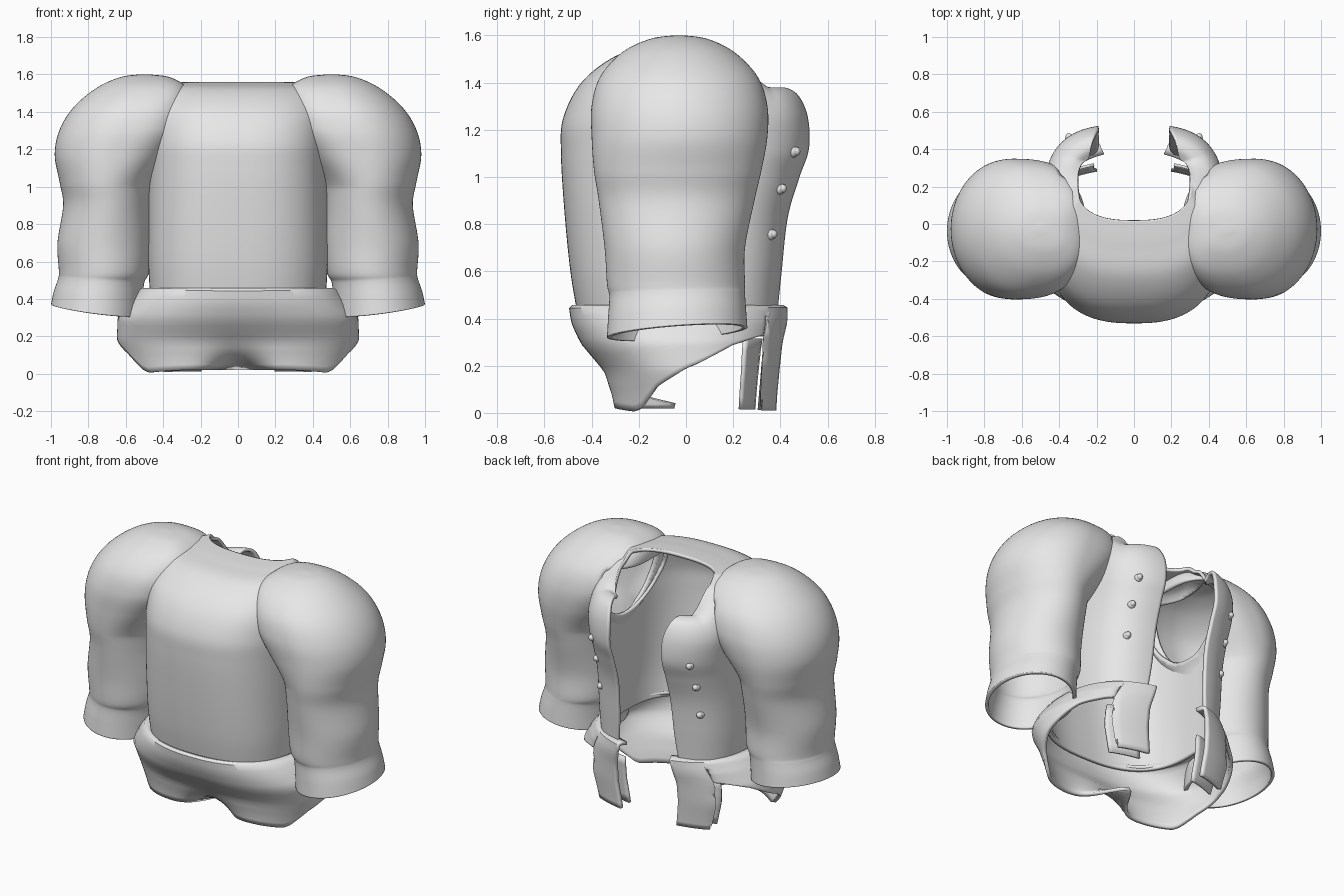
import bpy, bmesh, math
from mathutils import Vector

if "Cube" in bpy.data.objects:
    bpy.data.objects.remove(bpy.data.objects["Cube"])

cloth = bpy.data.materials.new("grey_cloth")
cloth.diffuse_color = (0.8, 0.8, 0.8, 1)
cloth.use_nodes = True
cloth.node_tree.nodes["Principled BSDF"].inputs["Base Color"].default_value = cloth.diffuse_color
N = 2.6       # squareness of the torso front
NB = 3.2      # squareness of the torso back
NH = 2.3      # squareness of the hem


def finish(name, bm, thick=0.02):
    bmesh.ops.recalc_face_normals(bm, faces=bm.faces)
    me = bpy.data.meshes.new(name)
    bm.to_mesh(me)
    bm.free()
    me.materials.append(cloth)
    ob = bpy.data.objects.new(name, me)
    bpy.context.collection.objects.link(ob)
    if thick:
        m = ob.modifiers.new("thickness", 'SOLIDIFY')
        m.thickness, m.offset = thick, 0
    bpy.ops.object.select_all(action='DESELECT')
    ob.select_set(True)
    bpy.context.view_layer.objects.active = ob
    bpy.ops.object.shade_smooth_by_angle(angle=math.radians(50))
    return ob


def grid(rows, closed=False, cap=False):
    bm = bmesh.new()
    vs = [[bm.verts.new(p) for p in r] for r in rows]
    n = len(vs[0])
    for a, b in zip(vs, vs[1:]):
        for i in range(n if closed else n - 1):
            j = (i + 1) % n
            bm.faces.new((a[i], a[j], b[j], b[i]))
    if cap:
        bm.faces.new(vs[-1])
    return bm


def smooth_rows(keys, steps):
    """Smooth curve through all key rows."""
    out = []
    for i in range(len(keys) - 1):
        p0, p1 = keys[max(i - 1, 0)], keys[i]
        p2, p3 = keys[i + 1], keys[min(i + 2, len(keys) - 1)]
        for s in range(steps):
            t = s / steps
            out.append([0.5 * (2*b + (c - a)*t + (2*a - 5*b + 4*c - d)*t*t
                               + (3*b - a - 3*c + d)*t**3)
                        for a, b, c, d in zip(p0, p1, p2, p3)])
    return out + [list(keys[-1])]


def lookup(table, z):
    """Linear interpolation in a table sorted by its first column."""
    if z <= table[0][0]:
        return table[0][1:]
    for a, b in zip(table, table[1:]):
        if z <= b[0]:
            t = (z - a[0]) / (b[0] - a[0])
            return [p + (q - p) * t for p, q in zip(a[1:], b[1:])]
    return table[-1][1:]


def spow(v, e):
    return math.copysign(abs(v) ** e, v)


def section(phi, w, yf, yb, nf=NH, nb=NH):
    """Point on a rounded body section, phi = 0 at the front."""
    n = nf if math.cos(phi) > 0 else nb
    return (w * spow(math.sin(phi), 2 / n),
            (yf + yb) / 2 - (yb - yf) / 2 * spow(math.cos(phi), 2 / n))


# height at front, half width, front y, back y, height at back, opening half width
torso_keys = [
    (0.42, 0.46, -0.45, 0.39, 0.42, 0.22), (0.60, 0.47, -0.48, 0.405, 0.60, 0.20),
    (0.85, 0.47, -0.505, 0.43, 0.83, 0.19), (1.10, 0.47, -0.52, 0.48, 1.00, 0.19),
    (1.25, 0.475, -0.51, 0.52, 1.12, 0.19), (1.40, 0.475, -0.43, 0.515, 1.25, 0.19),
    (1.51, 0.43, -0.28, 0.48, 1.34, 0.21), (1.54, 0.36, -0.12, 0.43, 1.37, 0.23),
    (1.55, 0.30, 0.02, 0.39, 1.35, 0.245)]
torso_rows = smooth_rows(torso_keys, 9)
# height, inner x, outer x, front y, back y
sleeve_keys = [
    (0.34, 0.525, 0.99, -0.325, 0.25), (0.42, 0.52, 0.975, -0.32, 0.245),
    (0.50, 0.51, 0.952, -0.315, 0.24), (0.55, 0.485, 0.948, -0.325, 0.24),
    (0.70, 0.475, 0.955, -0.335, 0.24), (0.90, 0.475, 0.925, -0.36, 0.28),
    (1.03, 0.455, 0.945, -0.38, 0.31), (1.17, 0.37, 0.97, -0.39, 0.335),
    (1.30, 0.30, 0.945, -0.39, 0.335), (1.42, 0.27, 0.87, -0.355, 0.295),
    (1.52, 0.28, 0.75, -0.265, 0.20), (1.575, 0.365, 0.63, -0.15, 0.09),
    (1.59, 0.47, 0.53, -0.05, -0.01)]
sleeve_rows = smooth_rows(sleeve_keys, 9)


def torso_point(row, u):
    zf, w, yf, yb, zb, e = row
    end = math.pi - math.asin((e / w) ** (NB / 2))
    phi = u * end
    x, y = section(phi, w, yf, yb, N, NB)
    t = min(max((abs(math.degrees(phi)) - 72) / 55, 0), 1)
    return Vector((x, y, zf + (zb - zf) * t * t * (3 - 2 * t)))


def in_sleeve(p):
    x0, x1, y0, y1 = lookup(sleeve_rows, p.z)
    return (((abs(p.x) - (x0 + x1) / 2) / (x1 - x0) * 2) ** 2
            + ((p.y - (y0 + y1) / 2) / (y1 - y0) * 2) ** 2) < 0.93


def in_torso(p):
    w, yf, yb = lookup(torso_rows, p.z)[:3]
    return (abs(p.x / w) ** N + abs((p.y - (yf + yb) / 2) / (yb - yf) * 2) ** N) < 0.88


def open_armhole(bm, inside, top):
    """Cut the hidden wall away, then even out the cut edge."""
    before = {v for e in bm.edges if e.is_boundary for v in e.verts}
    doomed = [f for f in bm.faces
              if all(1.03 < v.co.z < top and inside(v.co) for v in f.verts)]
    bmesh.ops.delete(bm, geom=doomed, context='FACES')
    rim = {v for e in bm.edges if e.is_boundary for v in e.verts} - before
    for _ in range(8):
        new = {}
        for v in rim:
            near = [e.other_vert(v).co for e in v.link_edges if e.is_boundary]
            new[v] = v.co * 0.5 + sum(near, Vector()) * (0.5 / len(near))
        for v, co in new.items():
            v.co = co


# Torso shell, open along the back and at the neck
bm = grid([[torso_point(r, i / 90) for i in range(-90, 91)] for r in torso_rows])
open_armhole(bm, in_sleeve, 1.49)
finish("torso", bm)

# Puffed sleeves with open, slanted cuffs
for side, label in ((1, "right"), (-1, "left")):
    rows = []
    for z, x0, x1, y0, y1 in sleeve_rows:
        k = max(0, (0.55 - z) / 0.2)
        square = 2 + 0.9 * min(max((z - 1.0) / 0.3, 0), 1)
        ring = []
        for i in range(88):
            a = 2 * math.pi * i / 88
            c, s = math.cos(a), math.sin(a)
            n = square if c < 0 else 2  # fuller where it joins the body
            ring.append((side * ((x0 + x1) / 2 + (x1 - x0) / 2 * spow(c, 2 / n)),
                         (y0 + y1) / 2 + (y1 - y0) / 2 * spow(s, 2 / n),
                         z + k * (0.028 * c + 0.02 * s)))
        rows.append(ring)
    bm = grid(rows, closed=True, cap=True)
    open_armhole(bm, in_torso, 1.46)
    finish(label + "_sleeve", bm)

# Hem skirt: height, half width, front y, back y
hem_table = [(0.0, 0.57, -0.335, 0.385), (0.08, 0.60, -0.34, 0.39),
             (0.18, 0.637, -0.36, 0.40), (0.30, 0.632, -0.445, 0.415),
             (0.38, 0.58, -0.475, 0.435), (0.44, 0.53, -0.485, 0.44)]
# Lower edge height by angle: deep at the front, cut away at the hips, tabs behind
hem_edge = [(0, 0.03), (30, 0.02), (52, 0.008), (57, 0.02), (70, 0.11), (90, 0.195),
            (115, 0.285), (135, 0.325), (140, 0.325), (140.5, 0.012), (163, 0.012)]


def hem_column(deg):
    phi = math.radians(deg)
    low = lookup(hem_edge, abs(deg))[0]
    col = [(*section(phi, 0.465, -0.455, 0.39), 0.44),
           (*section(phi, 0.512, -0.478, 0.425), 0.447)]
    for i in range(15):
        k = i / 14
        z = 0.44 + (low - 0.44) * k
        x, y = section(phi, *lookup(hem_table, z))
        if abs(deg) < 90:  # hollow gathered at the front middle
            y += 0.07 * k ** 2 * math.exp(-(x / 0.22) ** 2)
            y += 0.22 * k ** 9 * math.exp(-(x / 0.11) ** 2)
        col.append((x, y, z))
    return col


half = [i * 2.5 for i in range(1, 57)] + [140.5] + [143 + i * 2 for i in range(11)]
angles = [-d for d in reversed(half)] + [0] + half
finish("hem_skirt", grid([hem_column(d) for d in angles]), 0.022)

# Inner layer of the back tabs
for side, label in ((1, "right"), (-1, "left")):
    cols = []
    for i in range(9):
        phi = math.radians(141 + 2.75 * i)
        col = []
        for j in range(7):
            z = 0.015 + 0.05 * j
            x, y = section(phi, *lookup(hem_table, z))
            col.append((side * x, y - 0.085, z))
        cols.append(col)
    finish(label + "_back_tab_lining", grid(cols), 0.015)

# Small studs down both back edges
for side, label in ((1, "right"), (-1, "left")):
    bm = bmesh.new()
    for row, u in ((35, 0.86), (24, 0.85), (15, 0.85)):
        p = torso_point(torso_rows[row], side * u)
        out = Vector((side * 0.25, 1, 0.1)).normalized()
        for dist, rad in ((0.0, 0.026), (0.016, 0.019)):
            res = bmesh.ops.create_icosphere(bm, subdivisions=2, radius=rad)
            bmesh.ops.translate(bm, verts=res['verts'], vec=p + out * dist)
    finish(label + "_studs", bm, 0)
